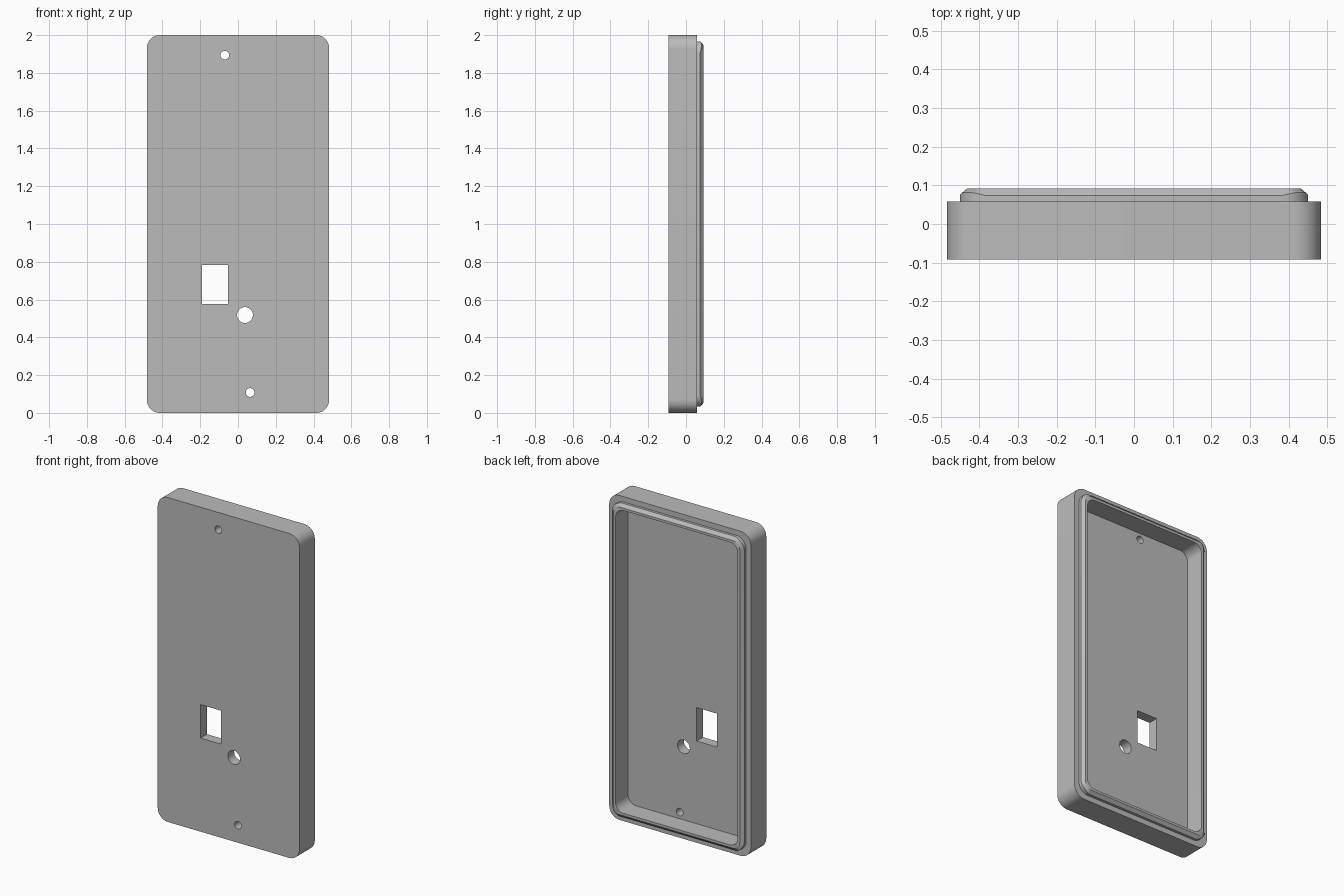
import bpy, bmesh
from math import cos, sin, pi, radians
from mathutils import Matrix

if "Cube" in bpy.data.objects:
    bpy.data.objects.remove(bpy.data.objects["Cube"])

BACK, FRONT, LEDGE, FLOOR = 0.092, -0.092, 0.058, -0.03
STEPS = 12

grey = bpy.data.materials.new("plain grey")
grey.use_nodes = True
colour = (0.5, 0.5, 0.5, 1)
grey.diffuse_color = colour
grey.node_tree.nodes["Principled BSDF"].inputs["Base Color"].default_value = colour


def ring(bm, inset, radius, y, rise=0):
    """Rounded rectangle loop; rise lifts the middle of each corner."""
    hx, hz = 0.483 - inset, 1 - inset
    loop = []
    for k, (sx, sz) in enumerate([(1, 1), (-1, 1), (-1, -1), (1, -1)]):
        for i in range(STEPS + 1):
            t = i / STEPS
            a = (k + t) * pi / 2
            loop.append(bm.verts.new((sx * (hx - radius) + radius * cos(a),
                                      y + rise * sin(pi * t),
                                      1 + sz * (hz - radius) + radius * sin(a))))
    return loop


def finish(bm, name):
    bmesh.ops.recalc_face_normals(bm, faces=bm.faces)
    mesh = bpy.data.meshes.new(name)
    bm.to_mesh(mesh)
    bm.free()
    mesh.materials.append(grey)
    obj = bpy.data.objects.new(name, mesh)
    bpy.context.collection.objects.link(obj)
    return obj


# Hollow tray: front plate, outer wall, ledge, chamfered lip and cavity
bm = bmesh.new()
rings = [ring(bm, 0, 0.07, FRONT),
         ring(bm, 0, 0.07, LEDGE),
         ring(bm, 0.033, 0.065, LEDGE),
         ring(bm, 0.033, 0.065, 0.074, 0.008),
         ring(bm, 0.052, 0.045, BACK),
         ring(bm, 0.067, 0.055, BACK),
         ring(bm, 0.067, 0.055, FLOOR)]
for a, b in zip(rings, rings[1:]):
    for i in range(len(a)):
        j = (i + 1) % len(a)
        bm.faces.new((a[i], a[j], b[j], b[i]))
bm.faces.new(rings[0])
bm.faces.new(rings[-1])
tray = finish(bm, "enclosure_tray")

# Cutters for the screw holes, the round port and the switch window
cutters = []
for name, x, z, r in [("upper_screw_hole", -0.07, 1.894, 0.023),
                      ("lower_screw_hole", 0.064, 0.108, 0.023),
                      ("round_port", 0.037, 0.518, 0.042)]:
    bm = bmesh.new()
    bmesh.ops.create_cone(bm, cap_ends=True, segments=32, radius1=r, radius2=r, depth=0.2,
                          matrix=Matrix.Translation((x, -0.08, z)) @ Matrix.Rotation(pi / 2, 4, "X"))
    cutters.append(finish(bm, name))
bm = bmesh.new()
bmesh.ops.create_cube(bm, size=1, matrix=Matrix.Translation((-0.121, -0.08, 0.68))
                      @ Matrix.Diagonal((0.138, 0.2, 0.206, 1)))
cutters.append(finish(bm, "switch_window"))

# Cut the openings, then drop the cutters
bpy.context.view_layer.objects.active = tray
for cutter in cutters:
    cutter.hide_render = True
    mod = tray.modifiers.new(cutter.name, "BOOLEAN")
    mod.operation, mod.solver, mod.object = "DIFFERENCE", "EXACT", cutter
    bpy.ops.object.modifier_apply(modifier=mod.name)
    bpy.data.objects.remove(cutter)

bpy.ops.object.select_all(action="DESELECT")
tray.select_set(True)
bpy.ops.object.shade_smooth_by_angle(angle=radians(30))
